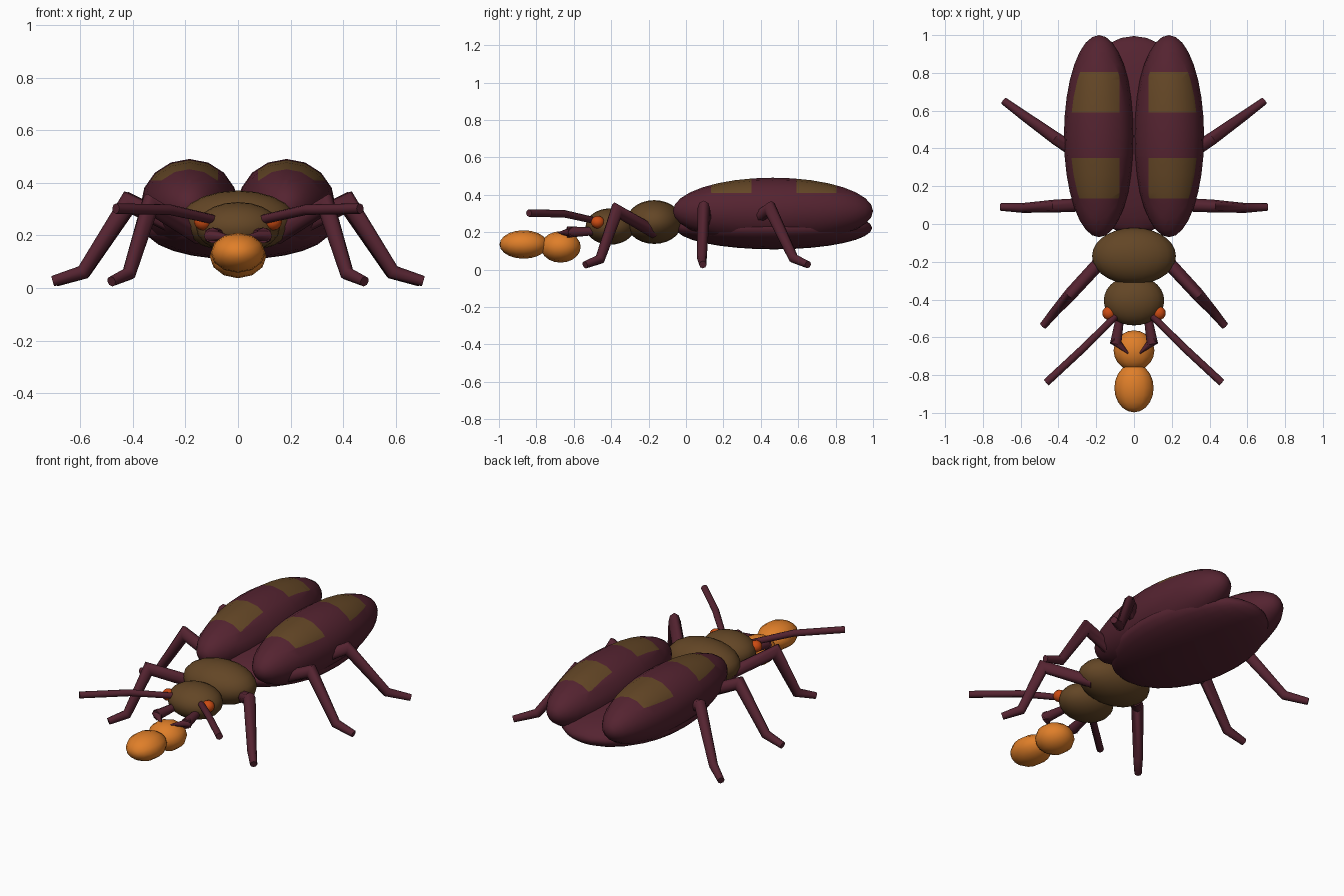
import bpy, bmesh, math
from mathutils import Vector, Matrix

if "Cube" in bpy.data.objects:
    bpy.data.objects.remove(bpy.data.objects["Cube"])


def material(name, color):
    m = bpy.data.materials.new(name)
    m.diffuse_color = (*color, 1)
    m.use_nodes = True
    m.node_tree.nodes["Principled BSDF"].inputs["Base Color"].default_value = m.diffuse_color
    return m


MAROON = material("dark maroon", (0.09, 0.017, 0.03))
BROWN = material("olive brown", (0.125, 0.061, 0.019))
ORANGE = material("bright orange", (0.74, 0.21, 0.022))
RED = material("red orange", (0.60, 0.07, 0.006))


def finish(name, bm, mats):
    bmesh.ops.recalc_face_normals(bm, faces=bm.faces)
    mesh = bpy.data.meshes.new(name)
    bm.to_mesh(mesh)
    bm.free()
    for m in mats:
        mesh.materials.append(m)
    ob = bpy.data.objects.new(name, mesh)
    bpy.context.collection.objects.link(ob)
    bpy.ops.object.select_all(action="DESELECT")
    ob.select_set(True)
    bpy.context.view_layer.objects.active = ob
    bpy.ops.object.shade_smooth_by_angle(angle=math.radians(50))
    return ob


def ellipsoid_bm(center, radii, seg=16, rings=12):
    """Sphere with its poles along y, scaled and placed."""
    bm = bmesh.new()
    bmesh.ops.create_uvsphere(
        bm, u_segments=seg, v_segments=rings, radius=1,
        matrix=Matrix.Translation(center) @ Matrix.Diagonal((*radii, 1))
        @ Matrix.Rotation(math.pi / 2, 4, "X"))
    return bm


def ellipsoid(name, center, radii, mat, seg=16, rings=12):
    return finish(name, ellipsoid_bm(center, radii, seg, rings), [mat])


def limb(name, points, radii, mat, sides=8):
    """Jointed tapering tube through the points, mitred at the joints."""
    pts = [Vector(p) for p in points]
    dirs = [(b - a).normalized() for a, b in zip(pts, pts[1:])]
    bm = bmesh.new()
    rows = []
    for i, p in enumerate(pts):
        before, after = dirs[max(i - 1, 0)], dirs[min(i, len(dirs) - 1)]
        t = (before + after).normalized()
        side = t.cross(Vector((0, 0, 1))).normalized()
        up = side.cross(t)
        stretch = 1 / max(0.6, t.dot(after))
        rows.append([bm.verts.new(p + radii[i] * (
            side * math.cos(a) + up * math.sin(a) * stretch))
            for a in (2 * math.pi * k / sides for k in range(sides))])
    for a, b in zip(rows, rows[1:]):
        for k in range(sides):
            n = (k + 1) % sides
            bm.faces.new((a[k], a[n], b[n], b[k]))
    bm.faces.new(rows[0])
    bm.faces.new(rows[-1])
    return finish(name, bm, [mat])


def wing_case(name, s):
    """Rounded wing case with two coloured patches cut into its top."""
    bm = ellipsoid_bm((s * 0.185, 0.465, 0.313), (0.186, 0.535, 0.178), 16, 16)
    cuts = [((0, y, 0), (0, 1, 0)) for y in (0.135, 0.35, 0.59, 0.805)]
    cuts += [((s * 0.077, 0, 0), (1, 0, 0)), ((0, 0, 0.41), (0, 0, 1))]
    for co, no in cuts:
        bmesh.ops.bisect_plane(
            bm, geom=bm.verts[:] + bm.edges[:] + bm.faces[:],
            plane_co=co, plane_no=no, dist=1e-5)
    for f in bm.faces:
        c = f.calc_center_median()
        band = 0.135 < c.y < 0.35 or 0.59 < c.y < 0.805
        f.material_index = int(band and c.z > 0.41 and abs(c.x) > 0.077)
    finish(name, bm, [MAROON, BROWN])


# Body
ellipsoid("abdomen", (0, 0.47, 0.222), (0.35, 0.525, 0.114), MAROON, 24, 16)
ellipsoid("thorax", (0, -0.17, 0.254), (0.222, 0.15, 0.117), BROWN, 20, 14)
ellipsoid("head", (0, -0.405, 0.23), (0.16, 0.132, 0.097), BROWN, 20, 14)

# Small prey held in front of the jaws
ellipsoid("prey_rear", (0, -0.67, 0.121), (0.108, 0.107, 0.084), ORANGE, 12, 10)
ellipsoid("prey_front", (0, -0.868, 0.134), (0.104, 0.129, 0.076), ORANGE, 12, 10)

# Leg joints on the +x side: hip, knee, ankle, foot
LEGS = {
    "front_leg": [(0.15, -0.17, 0.20), (0.335, -0.37, 0.315),
                  (0.415, -0.46, 0.055), (0.482, -0.54, 0.025)],
    "middle_leg": [(0.20, 0.105, 0.22), (0.42, 0.095, 0.325),
                   (0.59, 0.085, 0.06), (0.705, 0.09, 0.026)],
    "hind_leg": [(0.20, 0.31, 0.22), (0.41, 0.45, 0.325),
                 (0.585, 0.575, 0.06), (0.69, 0.652, 0.026)],
}

# Mirrored pairs
for label, s in (("right", 1), ("left", -1)):
    def flip(points):
        return [(s * x, y, z) for x, y, z in points]

    wing_case(f"wing_case_{label}", s)
    ellipsoid(f"eye_{label}", (s * 0.132, -0.472, 0.253),
              (0.036, 0.036, 0.034), RED, 12, 8)
    for part, joints in LEGS.items():
        limb(f"{part}_{label}", flip(joints),
             (0.036, 0.034, 0.026, 0.020), MAROON)
    limb(f"antenna_{label}",
         flip([(0.09, -0.48, 0.26), (0.26, -0.65, 0.298), (0.465, -0.84, 0.302)]),
         (0.018, 0.020, 0.020), MAROON)
    limb(f"jaw_base_{label}",
         flip([(0.075, -0.50, 0.205), (0.097, -0.635, 0.20)]),
         (0.022, 0.030), MAROON)
    limb(f"jaw_tip_{label}",
         flip([(0.11, -0.61, 0.20), (0.03, -0.685, 0.195)]),
         (0.028, 0.004), MAROON)
